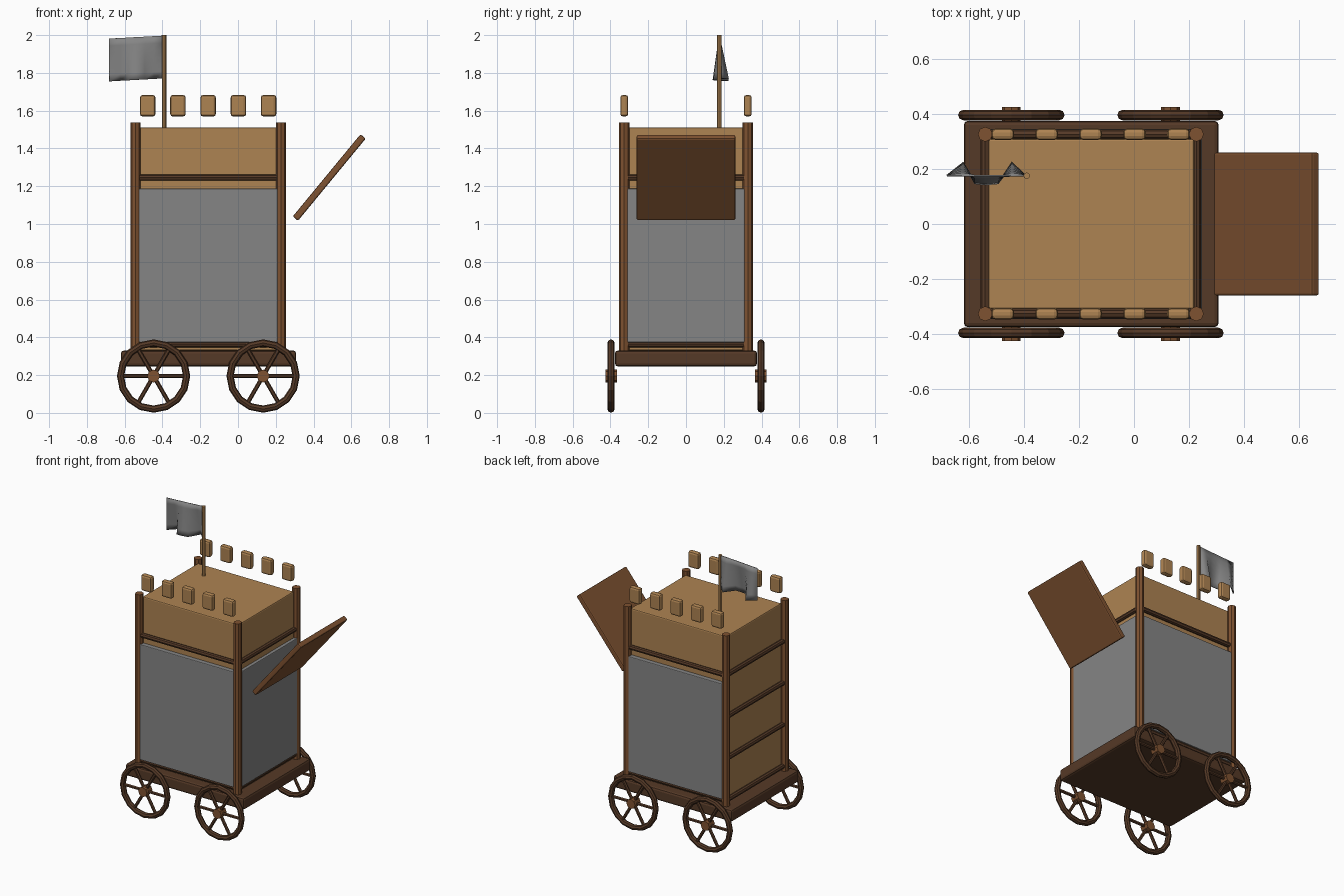
import bpy, bmesh, math
from mathutils import Vector

cube = bpy.data.objects.get("Cube")
if cube:
    bpy.data.objects.remove(cube, do_unlink=True)


def material(name, *rgb):
    col = [(c / 255) ** 2.2 for c in rgb] + [1]
    m = bpy.data.materials.new(name)
    m.use_nodes = True
    m.diffuse_color = col
    m.node_tree.nodes["Principled BSDF"].inputs["Base Color"].default_value = col
    return m


SAND = material("light wood", 172, 130, 83)
BROWN = material("brown wood", 126, 83, 52)
DARK = material("dark wood", 86, 60, 43)
GREY = material("grey cloth", 132, 132, 132)


def finish(name, bm, mat):
    mesh = bpy.data.meshes.new(name)
    bm.to_mesh(mesh)
    bm.free()
    mesh.materials.append(mat)
    ob = bpy.data.objects.new(name, mesh)
    bpy.context.collection.objects.link(ob)
    return ob


def box(name, lo, hi, mat, bevel=0.008):
    lo, hi = Vector(lo), Vector(hi)
    bm = bmesh.new()
    bmesh.ops.create_cube(bm, size=1)
    bmesh.ops.scale(bm, vec=hi - lo, verts=bm.verts)
    ob = finish(name, bm, mat)
    ob.location = (lo + hi) / 2
    mod = ob.modifiers.new("soft edges", "BEVEL")
    mod.width, mod.segments = bevel, 2
    return ob


def rod(name, a, b, radius, mat, sides=8):
    a, b = Vector(a), Vector(b)
    bm = bmesh.new()
    bmesh.ops.create_cone(bm, cap_ends=True, segments=sides, radius1=radius,
                          radius2=radius, depth=(b - a).length)
    ob = finish(name, bm, mat)
    ob.location = (a + b) / 2
    ob.rotation_euler = (b - a).to_track_quat("Z", "Y").to_euler()
    return ob


def wheel_rim(name, centre, radius, tube, mat, sides=16, ring=8):
    bm = bmesh.new()
    loops = []
    for i in range(sides):
        a = math.tau * i / sides
        loop = []
        for j in range(ring):
            t = math.tau * j / ring
            r = radius + tube * math.cos(t)
            loop.append(bm.verts.new((r * math.cos(a), tube * math.sin(t), r * math.sin(a))))
        loops.append(loop)
    for i in range(sides):
        p, q = loops[i], loops[(i + 1) % sides]
        for j in range(ring):
            k = (j + 1) % ring
            bm.faces.new((p[j], p[k], q[k], q[j]))
    bmesh.ops.recalc_face_normals(bm, faces=bm.faces)
    finish(name, bm, mat).location = centre


# Platform and tower body
box("platform", (-0.62, -0.376, 0.246), (0.308, 0.376, 0.33), DARK, 0.015)
box("tower_body", (-0.53, -0.31, 0.33), (0.22, 0.31, 1.51), SAND)

# Corner posts
LEFT, RIGHT, SIDE = -0.542, 0.227, 0.327
for x in (LEFT, RIGHT):
    for y in (-SIDE, SIDE):
        rod("corner_post", (x, y, 0.32), (x, y, 1.537), 0.027, BROWN)

# Horizontal rails around the tower
for i in range(4):
    z = 0.364 + i * 0.294
    for s in (-SIDE, SIDE):
        rod("long_rail", (LEFT, s, z), (RIGHT, s, z), 0.017, DARK)
    for x in (LEFT, RIGHT):
        rod("cross_rail", (x, -SIDE, z), (x, SIDE, z), 0.017, DARK)

# Cloth panels on three sides
box("front_panel", (-0.525, -0.347, 0.373), (0.21, -0.312, 1.188), GREY, 0.005)
box("back_panel", (-0.525, 0.312, 0.373), (0.21, 0.347, 1.188), GREY, 0.005)
box("side_panel", (0.222, -0.31, 0.373), (0.248, 0.31, 1.188), GREY, 0.005)

# Battlement blocks
for s in (-SIDE, SIDE):
    for i in range(5):
        x = -0.478 + i * 0.16
        box("battlement", (x - 0.041, s - 0.021, 1.569), (x + 0.041, s + 0.021, 1.683), SAND, 0.014)

# Tilted boarding ramp
ramp = box("boarding_ramp", (-0.282, -0.261, -0.018), (0.282, 0.261, 0.018), BROWN)
ramp.location = (0.483, 0, 1.246)
ramp.rotation_euler.y = -math.radians(50.5)

# Wheels with hubs and spokes
for x in (-0.447, 0.133):
    for s in (-1, 1):
        c = Vector((x, s * 0.397, 0.195))
        wheel_rim("wheel_rim", c, 0.175, 0.019, DARK)
        rod("wheel_hub", (x, s * 0.365, c.z), (x, s * 0.427, c.z), 0.034, BROWN)
        for k in range(3):
            a = k * math.pi / 3
            d = Vector((math.cos(a), 0, math.sin(a))) * 0.172
            rod("wheel_spoke", c - d, c + d, 0.011, DARK, 6)

# Flag pole and rippling flag
rod("flag_pole", (-0.391, 0.176, 1.5), (-0.391, 0.176, 2.0), 0.012, SAND)
ripple = [(-0.395, 0), (-0.445, 0.048), (-0.495, -0.028), (-0.54, -0.032),
          (-0.58, -0.028), (-0.622, 0.048), (-0.682, 0)]
bm = bmesh.new()
rows = 6
grid = []
for x, dy in ripple:
    sag = (x + 0.395) * 0.055
    grid.append([bm.verts.new((x, 0.176 + dy * j / rows, 1.997 + sag - 0.226 * j / rows))
                 for j in range(rows + 1)])
for p, q in zip(grid, grid[1:]):
    for j in range(rows):
        bm.faces.new((p[j], p[j + 1], q[j + 1], q[j])).smooth = True
flag = finish("flag", bm, GREY)
mod = flag.modifiers.new("thickness", "SOLIDIFY")
mod.thickness, mod.offset = 0.006, 0
